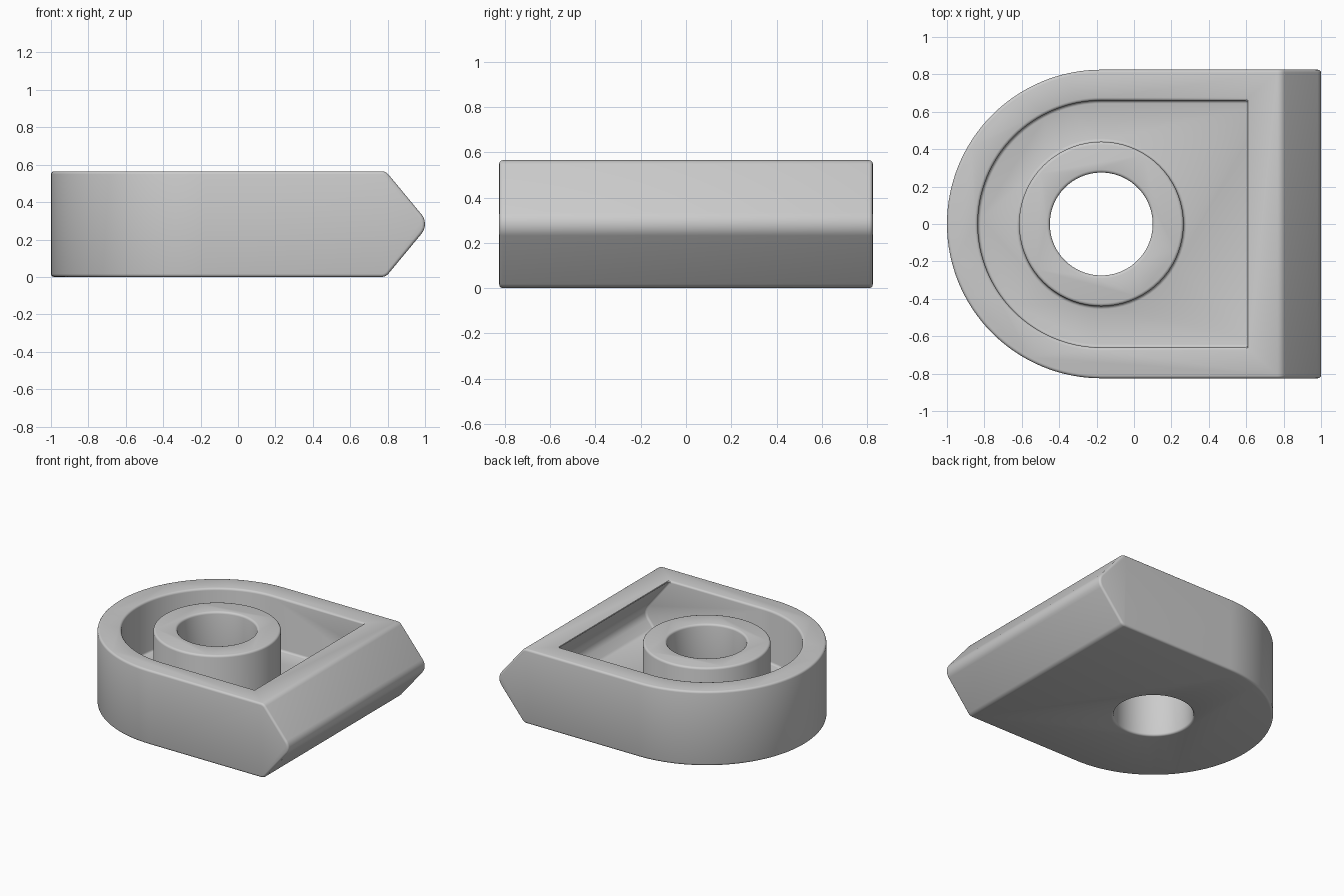
import bpy, bmesh, math
from mathutils import Vector

if "Cube" in bpy.data.objects:
    bpy.data.objects.remove(bpy.data.objects["Cube"], do_unlink=True)

HEIGHT, FLOOR, ARC_X = 0.565, 0.165, -0.175
OUTER_R, INNER_R, BOSS_R, HOLE_R = 0.825, 0.66, 0.44, 0.275

grey = bpy.data.materials.new("light grey")
grey.use_nodes = True
grey.diffuse_color = (0.6, 0.6, 0.6, 1)
grey.node_tree.nodes["Principled BSDF"].inputs["Base Color"].default_value = (0.6, 0.6, 0.6, 1)


def rounded(corners, steps=6):
    """Outline in 2D whose corners (x, y, radius) are replaced by arcs."""
    points = []
    for i, (x, y, r) in enumerate(corners):
        p = Vector((x, y))
        if r == 0:
            points.append(p)
            continue
        a = (Vector(corners[i - 1][:2]) - p).normalized()
        b = (Vector(corners[(i + 1) % len(corners)][:2]) - p).normalized()
        half = a.angle(b) / 2
        centre = p + (a + b).normalized() * r / math.sin(half)
        start = p + a * r / math.tan(half) - centre
        end = p + b * r / math.tan(half) - centre
        for s in range(steps + 1):
            # the arc is short, so blending and renormalising stays even
            points.append(centre + start.lerp(end, s / steps).normalized() * r)
    return points


def prism(name, points, place, low, high):
    """Extrude an outline between two depths; place maps (u, v, depth) to 3D."""
    bm = bmesh.new()
    rings = [[bm.verts.new(place(p[0], p[1], d)) for p in points] for d in (low, high)]
    bm.faces.new(rings[0])
    bm.faces.new(rings[1])
    n = len(points)
    for i in range(n):
        j = (i + 1) % n
        bm.faces.new((rings[0][i], rings[0][j], rings[1][j], rings[1][i]))
    bmesh.ops.recalc_face_normals(bm, faces=bm.faces)
    mesh = bpy.data.meshes.new(name)
    bm.to_mesh(mesh)
    bm.free()
    obj = bpy.data.objects.new(name, mesh)
    bpy.context.collection.objects.link(obj)
    obj.data.materials.append(grey)
    return obj


def side_prism(name, corners):
    return prism(name, rounded(corners), lambda u, v, d: (u, d, v), -1, 1)


def plan_prism(name, points):
    return prism(name, points, lambda u, v, d: (u, v, d), -1, 2)


def u_plan(radius, segments=64):
    arc = [math.pi / 2 + math.pi * i / segments for i in range(segments + 1)]
    pts = [(ARC_X + radius * math.cos(a), radius * math.sin(a)) for a in arc]
    return pts + [(1.5, -radius), (1.5, radius)]


def circle(radius, segments=72):
    turn = [math.tau * i / segments for i in range(segments)]
    return [(ARC_X + radius * math.cos(a), radius * math.sin(a)) for a in turn]


def apply(obj, modifier):
    bpy.ops.object.select_all(action="DESELECT")
    bpy.context.view_layer.objects.active = obj
    obj.select_set(True)
    bpy.ops.object.modifier_apply(modifier=modifier.name)


def combine(obj, cutter, operation):
    mod = obj.modifiers.new("cut", "BOOLEAN")
    mod.operation, mod.object, mod.solver = operation, cutter, "EXACT"
    apply(obj, mod)
    bpy.data.objects.remove(cutter, do_unlink=True)


# Solid block: pointed side profile trimmed to the round-ended plan
MID = HEIGHT / 2
body = side_prism("bracket_body", [
    (-1.5, 0, 0), (0.79, 0, 0.05), (1.024, MID, 0.08), (0.79, HEIGHT, 0.05), (-1.5, HEIGHT, 0)])
combine(body, plan_prism("outer_plan", u_plan(OUTER_R)), "INTERSECT")

# Pocket that follows the pointed end, leaving the boss standing
APEX, SLOPE = 0.825, 0.8
cavity = side_prism("pocket", [
    (-1.5, FLOOR, 0), (APEX - SLOPE * (MID - FLOOR), FLOOR, 0),
    (APEX, MID, 0.09), (APEX - SLOPE * (0.8 - MID), 0.8, 0), (-1.5, 0.8, 0)])
combine(cavity, plan_prism("inner_plan", u_plan(INNER_R)), "INTERSECT")
combine(cavity, plan_prism("boss", circle(BOSS_R)), "DIFFERENCE")
combine(body, cavity, "DIFFERENCE")

# Through hole
combine(body, plan_prism("hole", circle(HOLE_R)), "DIFFERENCE")

# Softened edges
bevel = body.modifiers.new("soft_edges", "BEVEL")
bevel.width, bevel.segments = 0.016, 3
bevel.limit_method, bevel.angle_limit = "ANGLE", math.radians(35)
bevel.use_clamp_overlap = False
apply(body, bevel)
bpy.ops.object.shade_smooth_by_angle(angle=math.radians(35))
